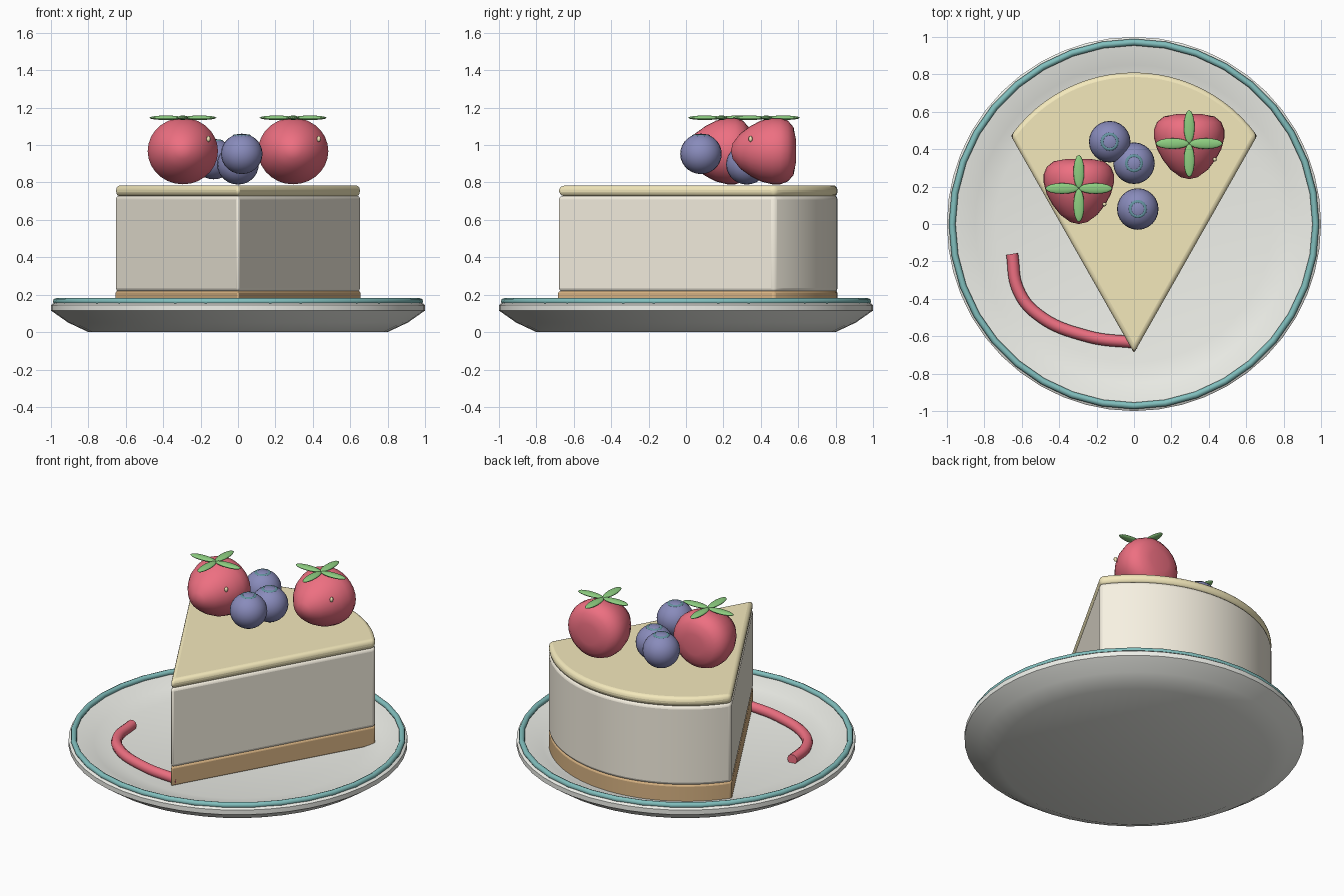
import bpy, bmesh
from math import sin, cos, pi, radians

if "Cube" in bpy.data.objects:
    bpy.data.objects.remove(bpy.data.objects["Cube"])

def mat(name, rgb):
    m = bpy.data.materials.new(name)
    m.diffuse_color = (*rgb, 1)
    m.use_nodes = True
    m.node_tree.nodes["Principled BSDF"].inputs["Base Color"].default_value = m.diffuse_color
    return m

china = mat("china", (0.86, 0.87, 0.82))
teal = mat("teal", (0.22, 0.52, 0.51))
crust_m = mat("biscuit", (0.70, 0.46, 0.23))
cream_m = mat("cream", (0.93, 0.88, 0.76))
glaze_m = mat("glaze", (0.90, 0.81, 0.50))
red = mat("red", (0.85, 0.16, 0.22))
green = mat("green", (0.27, 0.62, 0.22))
blue = mat("blue", (0.25, 0.26, 0.50))
crown_m = mat("crown", (0.13, 0.30, 0.36))
seed_m = mat("seed", (0.93, 0.82, 0.50))

def finish(name, m, angle=40):
    o = bpy.context.object
    o.name = name
    o.data.materials.append(m)
    bpy.ops.object.shade_smooth_by_angle(angle=radians(angle))
    return o

def from_bmesh(name, bm, m, angle=40):
    bmesh.ops.recalc_face_normals(bm, faces=bm.faces)
    me = bpy.data.meshes.new(name)
    bm.to_mesh(me)
    bm.free()
    o = bpy.data.objects.new(name, me)
    bpy.context.collection.objects.link(o)
    bpy.ops.object.select_all(action='DESELECT')
    bpy.context.view_layer.objects.active = o
    o.select_set(True)
    return finish(name, m, angle)

def lathe(name, profile, m, steps, angle=40):
    bm = bmesh.new()
    vs = [bm.verts.new((r, 0, z)) for r, z in profile]
    es = [bm.edges.new(p) for p in zip(vs, vs[1:])]
    bmesh.ops.spin(bm, geom=vs + es, cent=(0, 0, 0), axis=(0, 0, 1), angle=2 * pi, steps=steps)
    bmesh.ops.remove_doubles(bm, verts=bm.verts, dist=0.0005)
    return from_bmesh(name, bm, m, angle)

def ball(name, loc, scale, m, rot=0, seg=24, rings=14):
    bpy.ops.mesh.primitive_uv_sphere_add(segments=seg, ring_count=rings, radius=1, location=loc, rotation=(0, 0, rot))
    bpy.context.object.scale = scale
    return finish(name, m, 60)

def ring(name, loc, R, r, m, seg, sides):
    bpy.ops.mesh.primitive_torus_add(location=loc, major_radius=R, minor_radius=r, major_segments=seg, minor_segments=sides)
    return finish(name, m, 60)

# Plate and coloured rim
lathe("plate", [(0, 0), (0.80, 0), (0.91, 0.052), (1.0, 0.115), (1.0, 0.145), (0.985, 0.156),
                (0.955, 0.155), (0.85, 0.122), (0.74, 0.10), (0, 0.10)], china, 48)
ring("plate_rim", (0, 0, 0.164), 0.972, 0.018, teal, 36, 8)

# Cake layers: wedge outline with a rounded back
def wedge(name, z0, z1, bevel, m):
    bm = bmesh.new()
    a0, n = radians(35.6), 24
    pts = [(0, -0.69)]
    for i in range(n + 1):
        a = a0 + (pi - 2 * a0) * i / n
        pts.append((0.81 * cos(a), 0.81 * sin(a)))
    f = bm.faces.new([bm.verts.new((x, y, z0)) for x, y in pts])
    top = bmesh.ops.extrude_face_region(bm, geom=[f])
    for v in top["geom"]:
        if isinstance(v, bmesh.types.BMVert):
            v.co.z = z1
    o = from_bmesh(name, bm, m, 40)
    b = o.modifiers.new("soft_edges", 'BEVEL')
    b.width, b.segments, b.limit_method = bevel, 3, 'ANGLE'
    bpy.ops.object.modifier_move_to_index(modifier=b.name, index=0)

wedge("crust", 0.095, 0.22, 0.012, crust_m)
wedge("filling", 0.215, 0.73, 0.02, cream_m)
wedge("glaze_layer", 0.725, 0.785, 0.024, glaze_m)

# Strawberries lying with the tip forward, leaves and seeds
def strawberry(i, x, y):
    prof = [(0, 0.19), (0.045, 0.18), (0.10, 0.14), (0.142, 0.085), (0.172, 0.03), (0.188, -0.03),
            (0.188, -0.075), (0.172, -0.115), (0.135, -0.145), (0.07, -0.157), (0, -0.157)]
    o = lathe(f"strawberry_{i}", prof, red, 28, 60)
    o.rotation_euler = (pi / 2, 0, 0)
    o.location = (x, y, 0.968)
    o.scale = (1, 0.945, 1)
    for k in range(4):
        a = k * pi / 2
        ball(f"leaf_{i}_{k}", (x + 0.09 * cos(a), y + 0.09 * sin(a), 1.146), (0.089, 0.029, 0.012), green, a, 16, 8)
    for k, (dx, dy, dz) in enumerate([(0.137, -0.085, 0.065), (-0.105, 0.128, -0.07)]):
        ball(f"seed_{i}_{k}", (x + dx, y + dy, 0.968 + dz), (0.011, 0.011, 0.016), seed_m, 0, 8, 6)

strawberry(1, -0.295, 0.19)
strawberry(2, 0.295, 0.43)

# Blueberries with crowns
for i, (x, y, z) in enumerate([(0.0, 0.325, 0.897), (-0.13, 0.44, 0.925), (0.02, 0.08, 0.953)]):
    ball(f"blueberry_{i}", (x, y, z), (0.111, 0.111, 0.108), blue)
    ring(f"blueberry_crown_{i}", (x, y, z + 0.092), 0.039, 0.012, crown_m, 16, 8)

# Sauce drizzle
cu = bpy.data.curves.new("sauce_drizzle", 'CURVE')
cu.dimensions = '3D'
cu.bevel_depth, cu.bevel_resolution, cu.use_fill_caps = 0.032, 3, True
path = [(0.02, -0.635), (-0.25, -0.60), (-0.52, -0.48), (-0.62, -0.35), (-0.652, -0.16)]
sp = cu.splines.new('BEZIER')
sp.bezier_points.add(len(path) - 1)
for p, (x, y) in zip(sp.bezier_points, path):
    p.co = (x, y, 0.122)
    p.handle_left_type = p.handle_right_type = 'AUTO'
sp.resolution_u = 8
drizzle = bpy.data.objects.new("sauce_drizzle", cu)
bpy.context.collection.objects.link(drizzle)
cu.materials.append(red)
